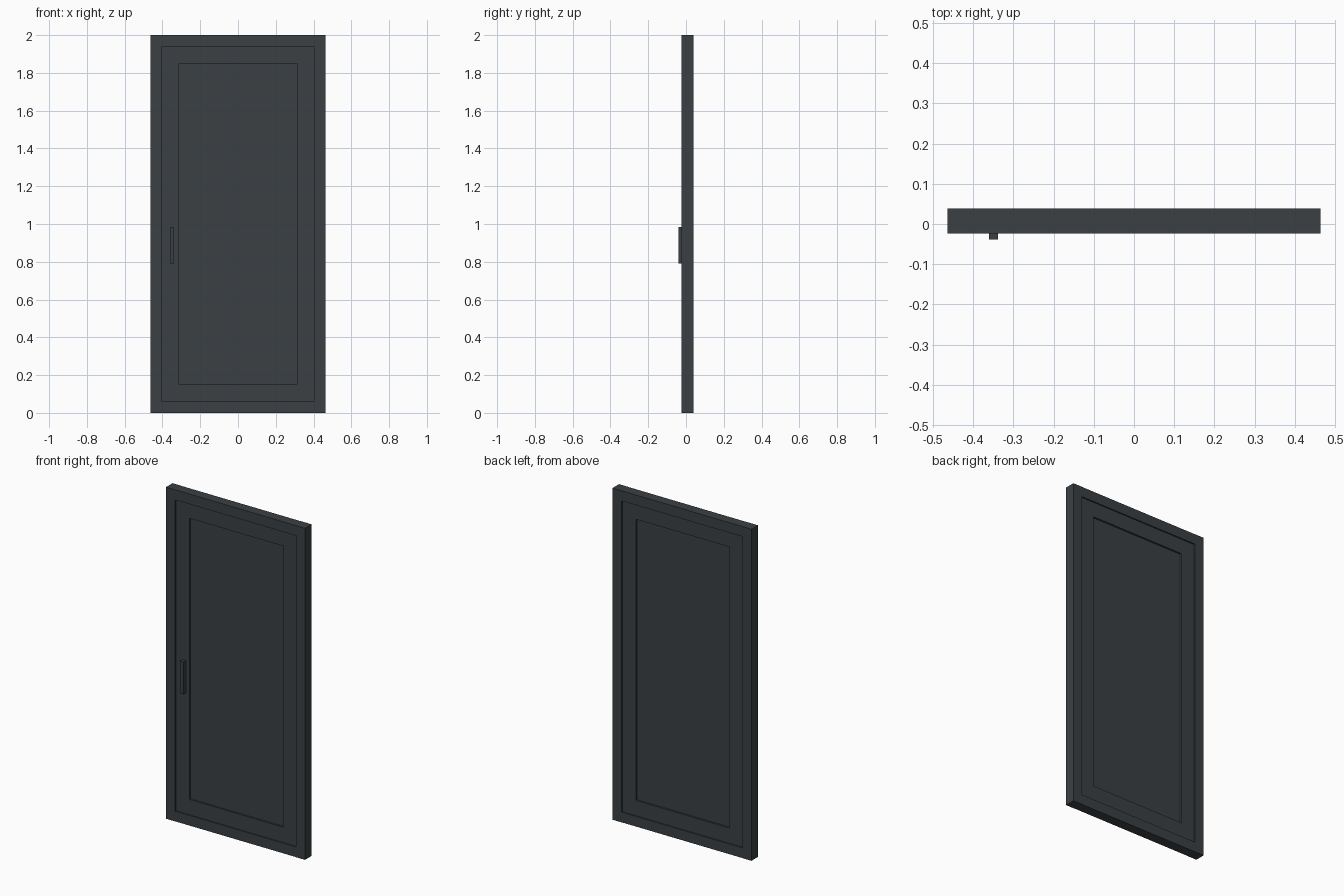
import bpy
import bmesh
from mathutils import Vector

if "Cube" in bpy.data.objects:
    bpy.data.objects.remove(bpy.data.objects["Cube"])

# Dark charcoal finish shared by every part
mat = bpy.data.materials.new("charcoal_paint")
mat.diffuse_color = (0.043, 0.051, 0.056, 1)
mat.use_nodes = True
mat.node_tree.nodes["Principled BSDF"].inputs["Base Color"].default_value = mat.diffuse_color


def box(name, x, y, z, bevel=0):
    """Box from (min, max) ranges on each axis."""
    lo, hi = Vector((x[0], y[0], z[0])), Vector((x[1], y[1], z[1]))
    bm = bmesh.new()
    bmesh.ops.create_cube(bm, size=1)
    bmesh.ops.scale(bm, vec=hi - lo, verts=bm.verts)
    mesh = bpy.data.meshes.new(name)
    bm.to_mesh(mesh)
    bm.free()
    mesh.materials.append(mat)
    ob = bpy.data.objects.new(name, mesh)
    ob.location = (lo + hi) / 2
    bpy.context.collection.objects.link(ob)
    if bevel:
        mod = ob.modifiers.new("edge", 'BEVEL')
        mod.width = bevel
        mod.segments = 1
    return ob


X_OUT, X_FRAME, X_SASH = 0.464, 0.403, 0.313
Z_FRAME, Z_SASH = (0.061, 1.939), (0.153, 1.849)
STILE_Y, RAIL_Y = (-0.024, 0.039), (-0.023, 0.038)
SASH_Y, PANEL_Y = (-0.015, 0.030), (-0.004, 0.019)

# Outer frame and door leaf stiles
for side, s in (("left", -1), ("right", 1)):
    box(f"frame_stile_{side}", sorted((s * X_FRAME, s * X_OUT)), STILE_Y, (0, 2))
    box(f"door_stile_{side}", sorted((s * X_SASH, s * X_FRAME)), SASH_Y, Z_FRAME)

# Rails fitted between the stiles
for end, frame_z, door_z in (
    ("bottom", (0, Z_FRAME[0]), (Z_FRAME[0], Z_SASH[0])),
    ("top", (Z_FRAME[1], 2), (Z_SASH[1], Z_FRAME[1])),
):
    box(f"frame_rail_{end}", (-X_FRAME, X_FRAME), RAIL_Y, frame_z)
    box(f"door_rail_{end}", (-X_SASH, X_SASH), SASH_Y, door_z)

# Recessed centre panel
box("door_panel", (-X_SASH, X_SASH), PANEL_Y, Z_SASH)

# Pull handle on the front of the left stile
box("pull_handle", (-0.361, -0.338), (-0.039, SASH_Y[0]), (0.79, 0.985))
